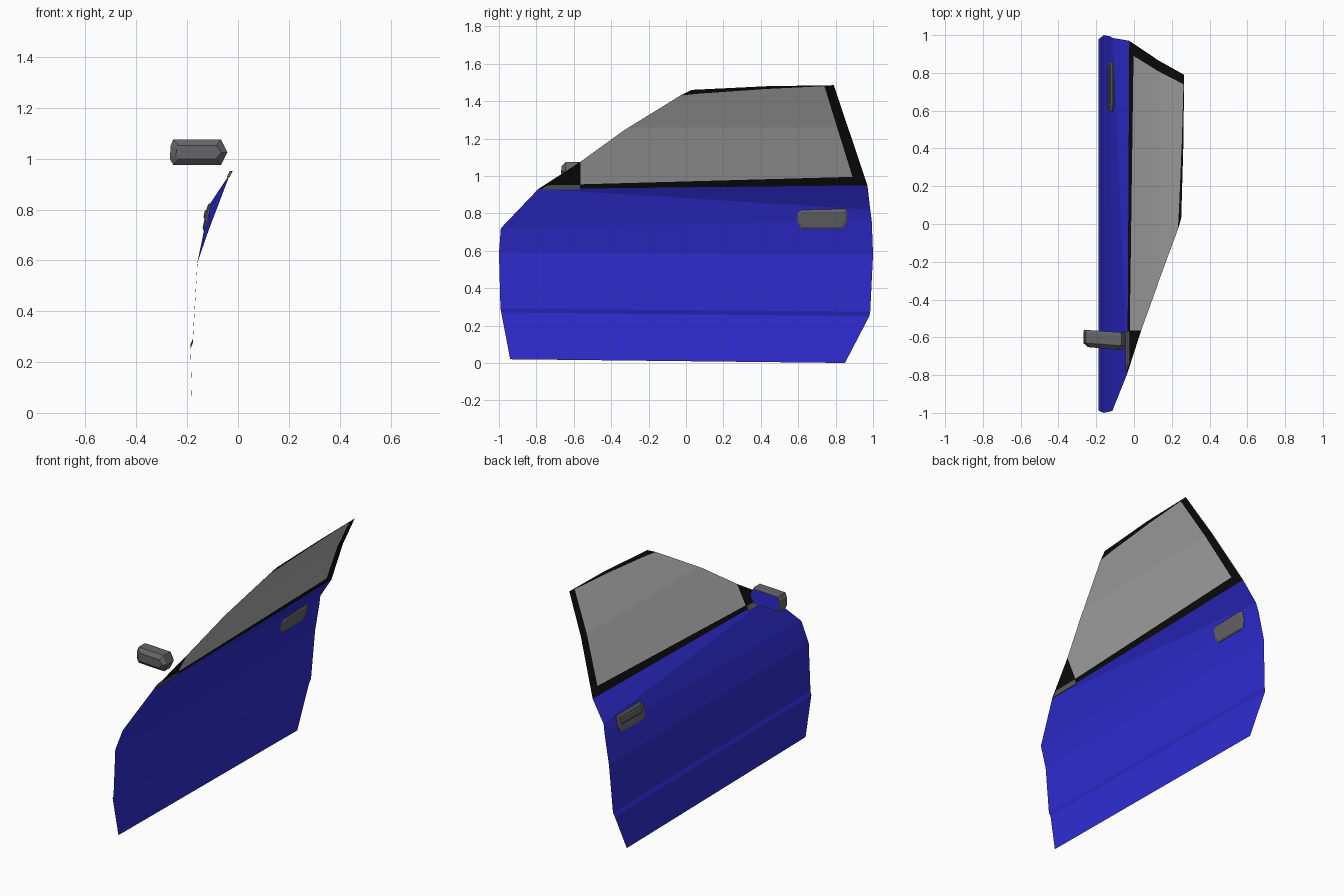
import bpy, bmesh
from mathutils import Vector

if "Cube" in bpy.data.objects:
    bpy.data.objects.remove(bpy.data.objects["Cube"])


def material(name, rgb):
    m = bpy.data.materials.new(name)
    m.diffuse_color = (*rgb, 1)
    m.use_nodes = True
    m.node_tree.nodes["Principled BSDF"].inputs["Base Color"].default_value = m.diffuse_color
    return m


BLUE = material("blue paint", (0.028, 0.026, 0.65))
GLASS = material("grey glass", (0.45, 0.45, 0.45))
BLACK = material("black trim", (0.004, 0.004, 0.004))
GREY = material("dark grey plastic", (0.13, 0.13, 0.14))


def finish(bm, name, mats):
    me = bpy.data.meshes.new(name)
    bm.to_mesh(me)
    bm.free()
    for m in mats:
        me.materials.append(m)
    ob = bpy.data.objects.new(name, me)
    bpy.context.collection.objects.link(ob)
    return ob


def lean(z):
    """x of the leaning window plane at height z"""
    if z < 1.26:
        return -0.025 + (z - 0.95) * 0.155 / 0.31
    return 0.13 + (z - 1.26) * 0.135 / 0.225


def window_part(name, mat, outlines):
    """Flat (y, z) outlines, creased at z = 1.26 and leaned inwards"""
    bm = bmesh.new()
    for pts in outlines:
        bm.faces.new([bm.verts.new((0, y, z)) for y, z in reversed(pts)])
    bmesh.ops.bisect_plane(bm, geom=bm.verts[:] + bm.edges[:] + bm.faces[:],
                           plane_co=(0, 0, 1.26), plane_no=(0, 0, 1))
    for v in bm.verts:
        v.co.x = lean(v.co.z)
    return finish(bm, name, [mat])


def loft(bm, loops):
    """Closed solid through a list of equal-sized loops; returns end caps"""
    rings = [[bm.verts.new(p) for p in lp] for lp in loops]
    n = len(rings[0])
    for a, b in zip(rings, rings[1:]):
        for i in range(n):
            j = (i + 1) % n
            bm.faces.new((a[i], a[j], b[j], b[i]))
    caps = bm.faces.new(rings[0][::-1]), bm.faces.new(rings[-1])
    bmesh.ops.recalc_face_normals(bm, faces=bm.faces[:])
    return caps


# Door skin: rows of front and rear edge points, bottom to top
rows = [((-0.18, -0.94, 0.02), (-0.18, 0.85, 0.0)),
        ((-0.187, -0.988, 0.27), (-0.187, 0.98, 0.25)),
        ((-0.178, -0.992, 0.29), (-0.178, 0.985, 0.275)),
        ((-0.16, -1.0, 0.59), (-0.16, 1.0, 0.58)),
        ((-0.115, -0.99, 0.72), (-0.125, 0.993, 0.76)),
        ((lean(0.93), -0.79, 0.93), (-0.112, 0.985, 0.82)),
        ((lean(0.93), -0.79, 0.93), (lean(0.95), 0.97, 0.95))]
bm = bmesh.new()
edge = [[bm.verts.new(p) for p in r] for r in rows]
for a, b in zip(edge, edge[1:]):
    bm.faces.new((a[0], b[0], b[1], a[1]))
bmesh.ops.remove_doubles(bm, verts=bm.verts[:], dist=1e-4)
finish(bm, "door_panel", [BLUE])

# Window glass
window_part("window_glass", GLASS, [
    [(-0.565, 0.955), (0.89, 0.995), (0.74, 1.48), (0.43, 1.465),
     (0.07, 1.44), (-0.03, 1.43), (-0.33, 1.245), (-0.565, 1.075)]])

# Window frame: front corner, sill, rear post, top rail
window_part("window_frame", BLACK, [
    [(-0.79, 0.93), (-0.565, 0.955), (-0.565, 1.075)],
    [(-0.79, 0.93), (0.97, 0.95), (0.89, 0.995), (-0.565, 0.955)],
    [(0.97, 0.95), (0.79, 1.485), (0.74, 1.48), (0.89, 0.995)],
    [(-0.03, 1.43), (0.07, 1.44), (0.43, 1.465), (0.74, 1.48),
     (0.79, 1.485), (0.44, 1.48), (0.03, 1.46)]])

# Door handle: bevelled plate set through the skin, with a raised grip
centre = Vector((-0.122, 0.728, 0.77))
up = Vector((0.22, 0, 1)).normalized()
out = Vector((-1, 0, 0.22)).normalized()


def handle_loop(half_y, half_z, depth, shift=0.0):
    shape = [(-1, -.3), (-.85, -1), (.85, -1), (1, -.3),
             (1, 1), (-.8, 1), (-1, .6)]
    return [centre + Vector((0, a * half_y, 0)) + up * (b * half_z + shift)
            + out * depth for a, b in shape]


bm = bmesh.new()
loft(bm, [handle_loop(0.122, 0.044, -0.009), handle_loop(0.133, 0.054, -0.003),
          handle_loop(0.133, 0.054, 0.003), handle_loop(0.122, 0.044, 0.008)])
finish(bm, "handle_plate", [GREY])
bm = bmesh.new()
loft(bm, [handle_loop(0.115, 0.02, 0.007, 0.01),
          handle_loop(0.105, 0.012, 0.014, 0.01)])
finish(bm, "handle_grip", [GREY])


# Wing mirror: pointed block, tapered towards the front
def mirror_loop(inset, y):
    sx, sz = 1 - inset / 0.113, 1 - inset / 0.05
    shape = [(-.113, -.025), (-.1, -.05), (.088, -.05), (.113, 0),
             (.088, .05), (-.1, .05), (-.11, .025)]
    return [(-0.155 + x * sx, y - 0.07 * (x + 0.11), 1.025 + z * sz)
            for x, z in shape]


bm = bmesh.new()
rear, front = loft(bm, [mirror_loop(0.004, -0.56), mirror_loop(0, -0.575),
                        mirror_loop(0, -0.63), mirror_loop(0.024, -0.652)])
bmesh.ops.inset_individual(bm, faces=[rear], thickness=0.004)
rear.material_index = 1
finish(bm, "wing_mirror", [GREY, BLUE])

# Mirror mount: slim strip on the sill below the mirror
bm = bmesh.new()
strip = [(-0.775, 0.927), (-0.567, 0.927), (-0.567, 0.952), (-0.74, 0.95)]
loft(bm, [[(lean(z) + d, y, z) for y, z in strip] for d in (-0.008, 0.004)])
finish(bm, "mirror_mount", [GREY])
